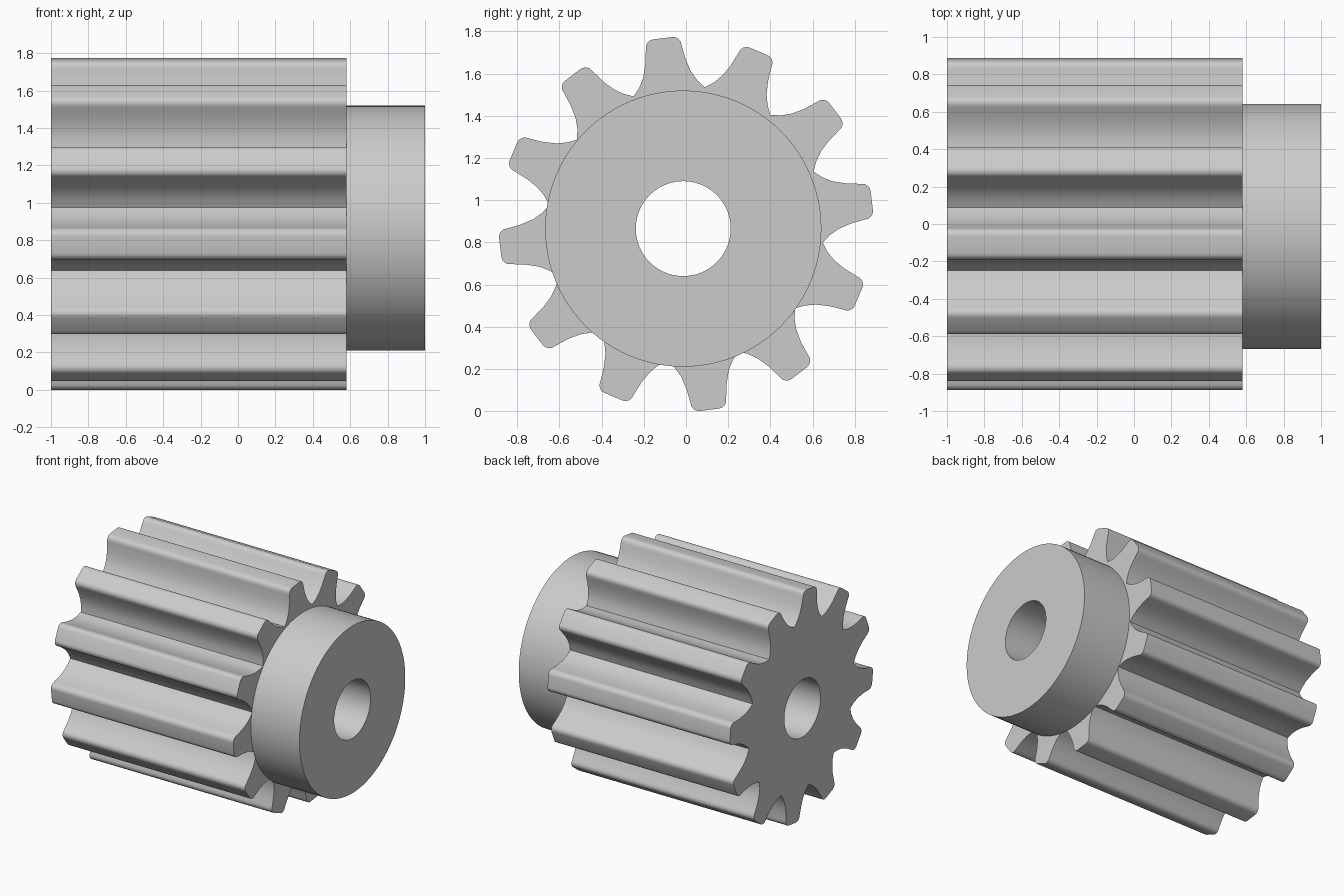
import bpy
import bmesh
from math import cos, sin, pi, radians

cube = bpy.data.objects.get("Cube")
if cube:
    bpy.data.objects.remove(cube, do_unlink=True)

grey = bpy.data.materials.new("plain_grey")
grey.use_nodes = True
colour = (0.6, 0.6, 0.6, 1)
grey.diffuse_color = colour
grey.node_tree.nodes["Principled BSDF"].inputs["Base Color"].default_value = colour

TEETH = 12
PHASE = radians(7.2)
GEAR_CENTRE = (0, 0.887)
SHAFT_CENTRE = (-0.013, 0.865)


def circle(radius, count=96):
    """Outline of a round part on the shaft centre, as (y, z) pairs."""
    cy, cz = SHAFT_CENTRE
    return [(cy + radius * cos(2 * pi * i / count),
             cz + radius * sin(2 * pi * i / count)) for i in range(count)]


def gear_outline():
    """Mirrored half tooth (distance out, half width) repeated around."""
    flank = [(0.632, 0.168), (0.67, 0.138), (0.715, 0.114),
             (0.776, 0.096), (0.84, 0.086)]
    # rounded tip corner
    flank += [(0.848 + 0.04 * cos(radians(a)), 0.045 + 0.04 * sin(radians(a)))
              for a in range(75, -1, -15)]
    # the root point is shared with the next tooth
    tooth = [(u, -w) for u, w in flank] + [(u, w) for u, w in reversed(flank[1:])]
    cy, cz = GEAR_CENTRE
    points = []
    for k in range(TEETH):
        a = PHASE + 2 * pi * k / TEETH
        points += [(cy + u * cos(a) - w * sin(a), cz + u * sin(a) + w * cos(a))
                   for u, w in tooth]
    return points


def bored_prism(name, outline, x0, x1):
    """Extrude an outline along x, leaving the shaft bore open."""
    bm = bmesh.new()
    edges = []
    for loop in (outline, circle(0.225)):
        verts = [bm.verts.new((x0, y, z)) for y, z in loop]
        edges += [bm.edges.new((v, verts[i - 1])) for i, v in enumerate(verts)]
    bmesh.ops.triangle_fill(bm, edges=edges, use_beauty=True, normal=(1, 0, 0))
    extruded = bmesh.ops.extrude_face_region(bm, geom=bm.faces[:],
                                             use_keep_orig=True)
    moved = [g for g in extruded["geom"] if isinstance(g, bmesh.types.BMVert)]
    bmesh.ops.translate(bm, verts=moved, vec=(x1 - x0, 0, 0))
    bmesh.ops.recalc_face_normals(bm, faces=bm.faces[:])
    mesh = bpy.data.meshes.new(name)
    bm.to_mesh(mesh)
    bm.free()
    mesh.materials.append(grey)
    obj = bpy.data.objects.new(name, mesh)
    bpy.context.collection.objects.link(obj)
    bpy.ops.object.select_all(action="DESELECT")
    obj.select_set(True)
    bpy.context.view_layer.objects.active = obj
    bpy.ops.object.shade_smooth_by_angle(angle=radians(30))
    return obj


# Long toothed body and the plain round hub at its end
bored_prism("toothed_body", gear_outline(), -1, 0.58)
bored_prism("hub", circle(0.655), 0.58, 1)
